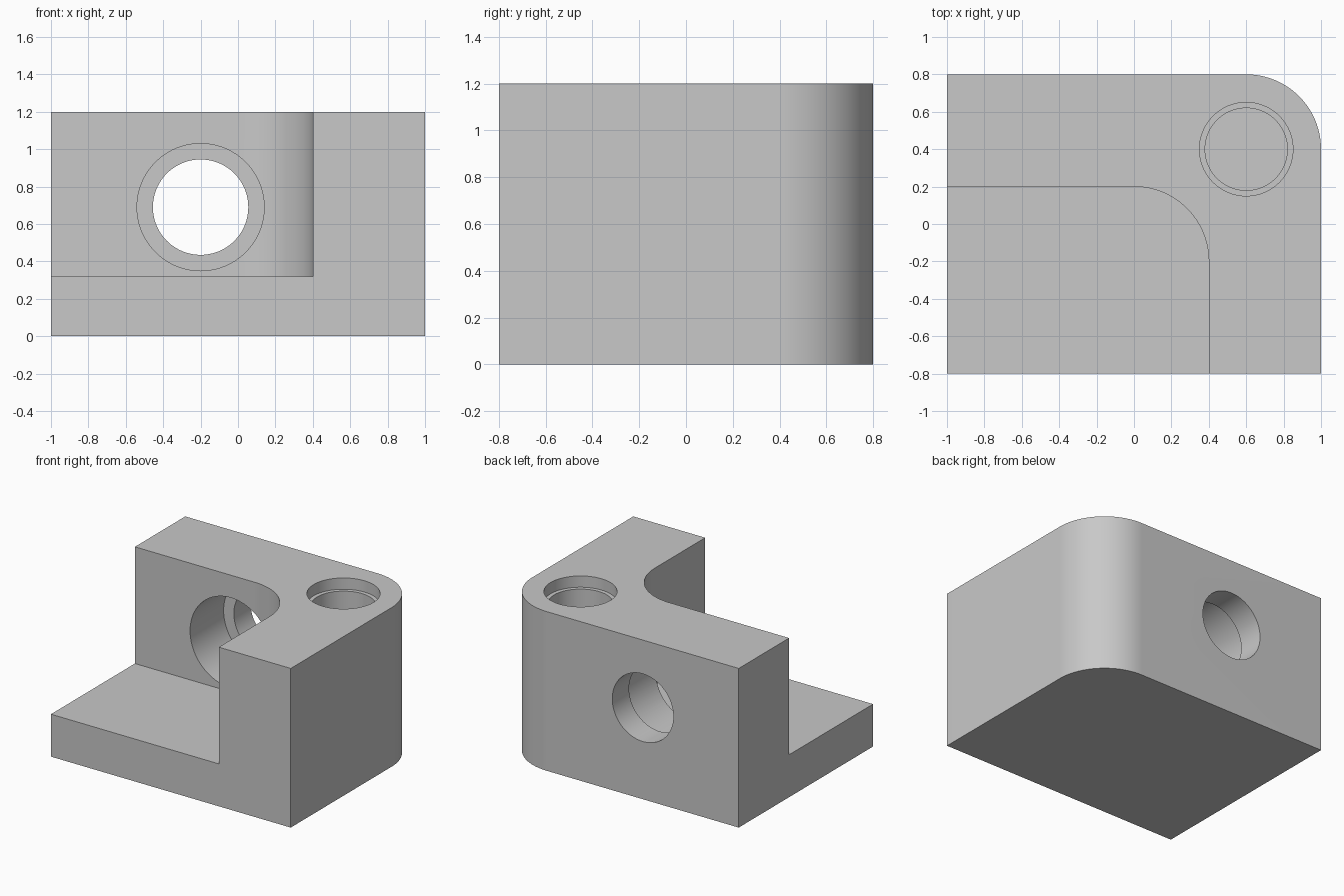
import bpy
import bmesh
from math import pi, cos, sin
from mathutils import Matrix, Vector

cube = bpy.data.objects.get("Cube")
if cube:
    bpy.data.objects.remove(cube, do_unlink=True)

# Material
grey = bpy.data.materials.new("plain grey")
grey.use_nodes = True
colour = (0.58, 0.58, 0.58, 1)
grey.diffuse_color = colour
grey.node_tree.nodes["Principled BSDF"].inputs["Base Color"].default_value = colour


def make_object(name, bm):
    bmesh.ops.recalc_face_normals(bm, faces=bm.faces)
    mesh = bpy.data.meshes.new(name)
    bm.to_mesh(mesh)
    bm.free()
    mesh.materials.append(grey)
    obj = bpy.data.objects.new(name, mesh)
    bpy.context.collection.objects.link(obj)
    return obj


def rounded_prism(name, left, right, front, back, bottom, top, radius, segments=32):
    """Box whose back right vertical corner is rounded."""
    points = [(left, back), (left, front), (right, front)]
    for i in range(segments + 1):
        a = pi / 2 * i / segments
        points.append((right - radius + radius * cos(a), back - radius + radius * sin(a)))
    bm = bmesh.new()
    face = bm.faces.new([bm.verts.new((x, y, bottom)) for x, y in points])
    result = bmesh.ops.extrude_face_region(bm, geom=[face])
    moved = [v for v in result["geom"] if isinstance(v, bmesh.types.BMVert)]
    bmesh.ops.translate(bm, verts=moved, vec=(0, 0, top - bottom))
    return make_object(name, bm)


def stepped_bore(name, profile, matrix, segments=96):
    """Solid of revolution from (radius, height) pairs."""
    bm = bmesh.new()
    rings = []
    for r, h in profile:
        rings.append([bm.verts.new((r * cos(2 * pi * i / segments),
                                    r * sin(2 * pi * i / segments), h))
                      for i in range(segments)])
    for low, high in zip(rings, rings[1:]):
        for i in range(segments):
            j = (i + 1) % segments
            bm.faces.new((low[i], low[j], high[j], high[i]))
    bm.faces.new(rings[0])
    bm.faces.new(rings[-1])
    bmesh.ops.transform(bm, matrix=matrix, verts=bm.verts)
    return make_object(name, bm)


# Solid block with the rounded back corner
bracket = rounded_prism("corner_bracket", -1, 1, -0.8, 0.8, 0, 1.2, 0.4)

# Pocket that leaves the base plate and the L-shaped wall
pocket = rounded_prism("pocket_cutter", -1.5, 0.4, -1.3, 0.2, 0.32, 1.5, 0.4)

# Counterbored hole through the back wall, wide end to the front
wall_hole = stepped_bore(
    "wall_hole_cutter",
    [(0.255, -1), (0.255, -0.6), (0.34, -0.6), (0.34, 0.1)],
    Matrix.Translation(Vector((-0.2, 0, 0.69))) @ Matrix.Rotation(pi / 2, 4, "X"))

# Blind stepped hole in the top of the corner
top_hole = stepped_bore(
    "top_hole_cutter",
    [(0.22, 0.32), (0.22, 1.115), (0.25, 1.115), (0.25, 1.4)],
    Matrix.Translation(Vector((0.6, 0.4, 0))))

# Cut the block, then drop the cutters
bpy.ops.object.select_all(action="DESELECT")
bpy.context.view_layer.objects.active = bracket
bracket.select_set(True)
for cutter in (pocket, wall_hole, top_hole):
    cutter.hide_render = True
    cut = bracket.modifiers.new(cutter.name, "BOOLEAN")
    cut.operation = "DIFFERENCE"
    cut.solver = "EXACT"
    cut.object = cutter
    bpy.ops.object.modifier_apply(modifier=cut.name)
    bpy.data.objects.remove(cutter, do_unlink=True)

bpy.ops.object.shade_smooth_by_angle(angle=pi / 6)
